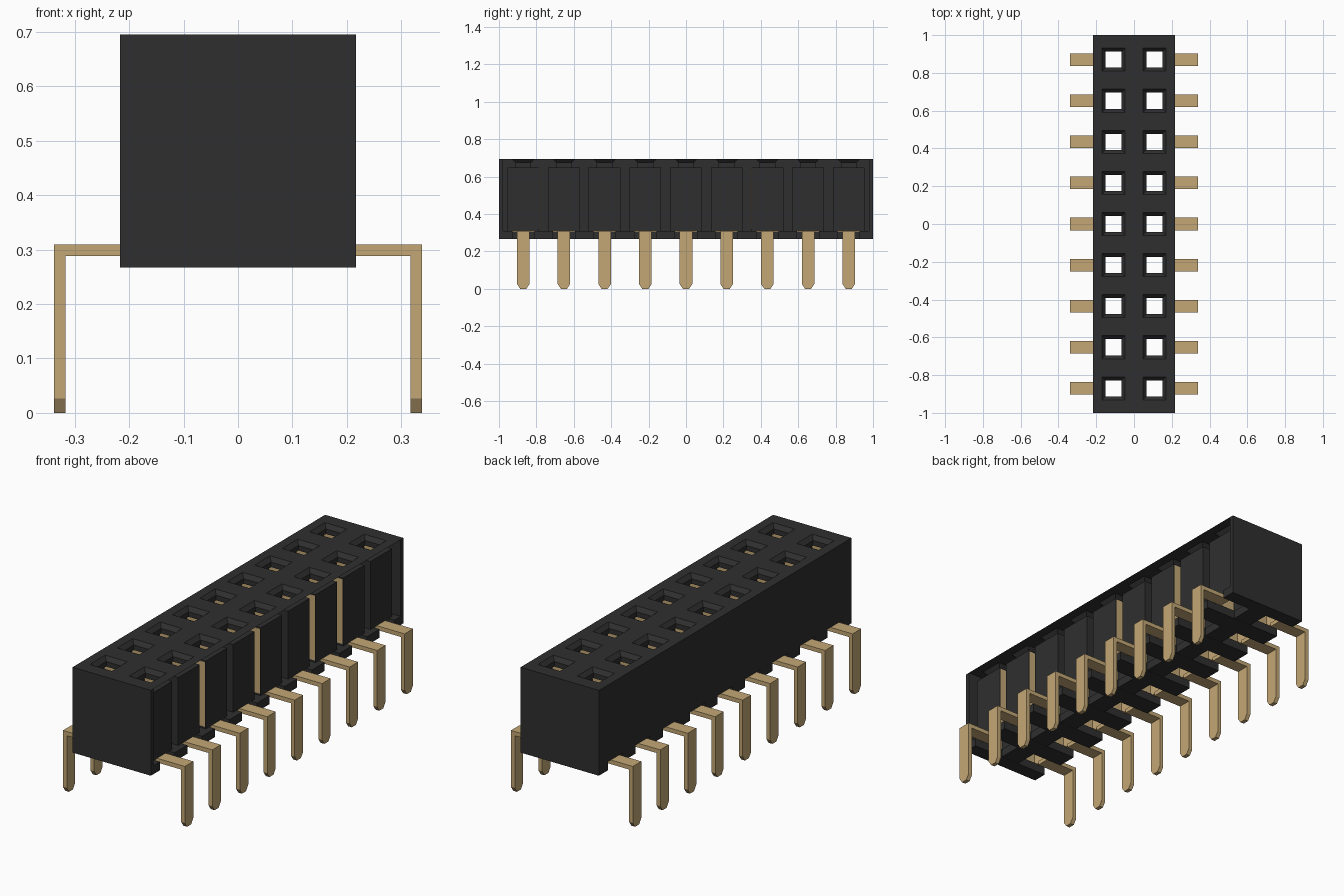
import bpy, bmesh

if "Cube" in bpy.data.objects:
    bpy.data.objects.remove(bpy.data.objects["Cube"], do_unlink=True)


def material(name, rgb):
    m = bpy.data.materials.new(name)
    m.use_nodes = True
    m.diffuse_color = (*rgb, 1)
    bsdf = m.node_tree.nodes["Principled BSDF"]
    bsdf.inputs["Base Color"].default_value = (*rgb, 1)
    bsdf.inputs["Roughness"].default_value = 0.6
    return m


BLACK = material("black plastic", (0.028, 0.028, 0.028))
GOLD = material("gold metal", (0.55, 0.39, 0.18))

PITCH, COUNT = 0.2175, 9
HALF_W, BOTTOM, FLOOR, TOP = 0.217, 0.267, 0.31, 0.695
CELL = HALF_W / 2
rows = [(i - (COUNT - 1) / 2) * PITCH for i in range(COUNT)]


def loft(bm, cx, cy, loops, caps=True):
    """Join rectangles (half x, half y, z) listed in order."""
    rings = [[bm.verts.new((cx + sx * hx, cy + sy * hy, z))
              for sx, sy in ((-1, -1), (1, -1), (1, 1), (-1, 1))]
             for hx, hy, z in loops]
    for a, b in zip(rings, rings[1:]):
        for k in range(4):
            n = (k + 1) % 4
            bm.faces.new((a[k], a[n], b[n], b[k]))
    if caps:
        bm.faces.new(rings[0][::-1])
        bm.faces.new(rings[-1])


def box(bm, x0, x1, y0, y1, z0, z1):
    hx, hy = abs(x1 - x0) / 2, abs(y1 - y0) / 2
    loft(bm, (x0 + x1) / 2, (y0 + y1) / 2, [(hx, hy, z0), (hx, hy, z1)])


def finish(bm, name, mat, solid=True):
    if solid:
        bmesh.ops.recalc_face_normals(bm, faces=bm.faces)
    mesh = bpy.data.meshes.new(name)
    bm.to_mesh(mesh)
    bm.free()
    mesh.materials.append(mat)
    bpy.context.collection.objects.link(bpy.data.objects.new(name, mesh))


# Socket cells: top surface, funnel, square hole and hanging sleeve in one loft
bm = bmesh.new()
for y in rows:
    for s in (-1, 1):
        loft(bm, s * CELL, y, [
            (CELL, PITCH / 2, TOP), (0.061, 0.061, TOP), (0.0425, 0.0425, 0.675),
            (0.0425, 0.0425, 0.65), (0.0765, 0.085, 0.65), (0.0765, 0.085, FLOOR)],
            caps=False)
bmesh.ops.remove_doubles(bm, verts=bm.verts, dist=0.0005)
bmesh.ops.reverse_faces(bm, faces=bm.faces)
bm.normal_update()
if sum(f.normal.z * f.calc_area() for f in bm.faces
       if f.calc_center_median().z > TOP - 0.001) < 0:
    bmesh.ops.reverse_faces(bm, faces=bm.faces)
finish(bm, "socket_cells", BLACK, solid=False)

# Closed side wall and the two end walls; the other long side stays open
bm = bmesh.new()
box(bm, -HALF_W, -HALF_W + 0.01, -0.979, 0.979, FLOOR, TOP - 0.001)
for s in (-1, 1):
    box(bm, -HALF_W, HALF_W, s * 0.978, s, BOTTOM, TOP)
finish(bm, "housing_walls", BLACK)

# Floor: cross bars between the pins and a central spine
bm = bmesh.new()
for i in range(COUNT + 1):
    y = (i - COUNT / 2) * PITCH
    box(bm, -HALF_W, HALF_W, max(y - 0.05, -0.985), min(y + 0.05, 0.985), BOTTOM, FLOOR)
box(bm, -0.05, 0.05, -0.985, 0.985, BOTTOM + 0.0005, FLOOR - 0.0005)
finish(bm, "floor_bars", BLACK)

# Contacts inside the sleeves; some show on the sleeve's flank
front_flush, back_flush = {2, 4, 6, 7}, {0, 1, 4, 6}
bm = bmesh.new()
for i, y in enumerate(rows):
    for s in (-1, 1):
        for d, shown in ((-1, front_flush), (1, back_flush)):
            outer = 0.0865 if i in shown else 0.083
            box(bm, s * 0.04, s * 0.182, y + d * 0.072, y + d * outer, FLOOR + 0.01, 0.645)
        box(bm, s * 0.165, s * 0.182, y - 0.072, y + 0.072, FLOOR - 0.005, 0.42)
finish(bm, "inner_contacts", GOLD)

# Bent pins with tapered tips
bm = bmesh.new()
for y in rows:
    for s in (-1, 1):
        box(bm, s * 0.157, s * 0.317, y - 0.0335, y + 0.0335, 0.288, 0.309)
        loft(bm, s * 0.3275, y, [(0.0105, 0.016, 0), (0.0105, 0.0335, 0.026),
                                 (0.0105, 0.0335, 0.309)])
finish(bm, "bent_pins", GOLD)
